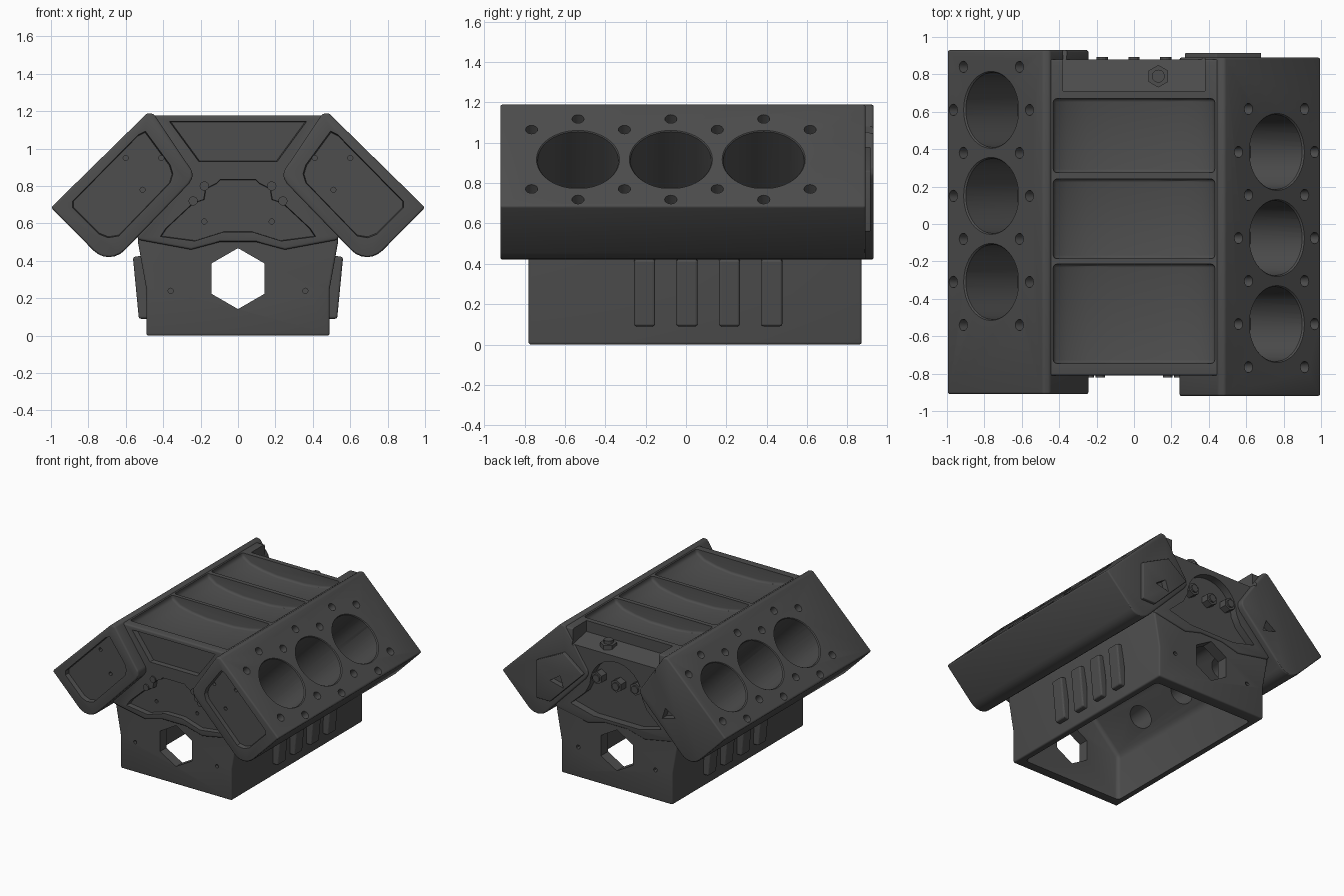
import bpy, bmesh, math
from mathutils import Vector, Matrix

if "Cube" in bpy.data.objects:
    bpy.data.objects.remove(bpy.data.objects["Cube"])

mat = bpy.data.materials.new("dark cast iron")
mat.diffuse_color = (0.075, 0.075, 0.075, 1)
mat.use_nodes = True
mat.node_tree.nodes["Principled BSDF"].inputs["Base Color"].default_value = mat.diffuse_color


def flip(pts):
    return [(-x, z) for x, z in pts]


def sym(pts):
    # close a right-half outline by mirroring it in x
    return pts + flip(pts)[::-1]


def prism(bm, pts, y0, y1, taper=1.0):
    # extrude an x-z outline along y, scaled by taper at y1
    cx = sum(p[0] for p in pts) / len(pts)
    cz = sum(p[1] for p in pts) / len(pts)
    a = [bm.verts.new((x, y0, z)) for x, z in pts]
    b = [bm.verts.new((cx + (x - cx) * taper, y1, cz + (z - cz) * taper)) for x, z in pts]
    n = len(pts)
    bm.faces.new(a)
    bm.faces.new(b[::-1])
    for i in range(n):
        bm.faces.new((a[i], b[i], b[(i + 1) % n], a[(i + 1) % n]))


def cyl(bm, p0, p1, r, n=48, r2=None):
    p0, p1 = Vector(p0), Vector(p1)
    d = p1 - p0
    m = Matrix.Translation((p0 + p1) / 2) @ d.to_track_quat('Z', 'Y').to_matrix().to_4x4()
    bmesh.ops.create_cone(bm, cap_ends=True, segments=n, radius1=r,
                          radius2=r if r2 is None else r2, depth=d.length, matrix=m)


def make(name, bm):
    bmesh.ops.recalc_face_normals(bm, faces=bm.faces)
    me = bpy.data.meshes.new(name)
    bm.to_mesh(me)
    bm.free()
    o = bpy.data.objects.new(name, me)
    bpy.context.collection.objects.link(o)
    me.materials.append(mat)
    return o


def apply(o, mod):
    bpy.context.view_layer.objects.active = o
    bpy.ops.object.modifier_apply(modifier=mod.name)


def bevel(o, w, seg=3):
    m = o.modifiers.new("bevel", 'BEVEL')
    m.width, m.segments, m.limit_method, m.angle_limit = w, seg, 'ANGLE', math.radians(28)
    apply(o, m)
    return o


def boolean(o, bm, op='DIFFERENCE', bev=0):
    c = bm if isinstance(bm, bpy.types.Object) else make("cutter", bm)
    c.hide_render = True
    if bev:
        bevel(c, bev)
    m = o.modifiers.new("bool", 'BOOLEAN')
    m.operation, m.solver, m.object = op, 'EXACT', c
    apply(o, m)
    bpy.data.objects.remove(c)


# crankcase, the base of the block
bm = bmesh.new()
prism(bm, sym([(.49, 0), (.49, .25), (.535, .5), (.53, .62)]), -.78, .87)
block = bevel(make("engine_block", bm), .012)

# upper core between the banks
bm = bmesh.new()
prism(bm, sym([(.1, .5), (.25, .46), (.53, .512), (.56, .57), (.46, 1.177)]), -.81, .88)
boolean(block, bm, 'UNION', .012)

# two cylinder banks with rounded lower corner
arc = [(.69 + .115 * math.cos(math.radians(t)), .535 + .115 * math.sin(math.radians(t)))
       for t in range(-45, -136, -15)]
bank = [(.485, 1.19), (.99, .685), (.985, .67)] + arc + [(.262, .812), (.243, .845), (.245, .88), (.45, 1.185)]
bank[1:3] = [(1.0, .685)]
for s, y0, y1 in ((1, -.92, .89), (-1, -.91, .93)):
    bm = bmesh.new()
    prism(bm, bank if s > 0 else flip(bank), y0, y1)
    boolean(block, bm, 'UNION', .012)

# rear mounting pad
bm = bmesh.new()
prism(bm, [(.27, .85), (.44, .98), (.68, .86), (.68, .56), (.56, .56)], .86, .915)
boolean(block, bm, 'UNION', .006)

# hollow crankcase, open below
bm = bmesh.new()
prism(bm, sym([(.44, -.1), (.44, .36), (.2, .6)]), -.70, .78)
boolean(block, bm, bev=.03)

# hexagonal crank opening through both ends
bm = bmesh.new()
prism(bm, [(.163 * math.sin(i * math.pi / 3), .305 + .163 * math.cos(i * math.pi / 3)) for i in range(6)], -1, 1)
boolean(block, bm)

# bores, their chamfers, deck bolt holes
bores, lips, throats, bolts = (bmesh.new() for _ in range(4))
for s, yc in ((1, -.075), (-1, .15)):
    n = Vector((s * .7071, 0, .7071))
    t = Vector((-s * .7071, 0, .7071))
    c0 = Vector((s * .765, yc, .92))
    for k in (-1, 0, 1):
        c = c0 + Vector((0, .46 * k, 0))
        cyl(bores, c + n * .1, c - n * .4, .2)
        cyl(lips, c + n * .02, c - n * .014, .225, 48, .197)
        cyl(throats, c - n * .35, c - n * .65, .09, 32)
    spots = [(u, (k - 1.5) * .46) for u in (-.21, .21) for k in range(4)]
    spots += [(u, k * .46) for u in (-.285, .285) for k in (-1, 0, 1)]
    for u, y in spots:
        c = c0 + t * u + Vector((0, y, 0))
        cyl(bolts, c + n * .02, c - n * .06, .033, 16, .024)
for b in (bores, lips, throats, bolts):
    boolean(block, b)

# valley bays between cross ribs
bm = bmesh.new()
for y0, y1 in ((-.745, -.215), (-.185, .24), (.275, .67)):
    prism(bm, sym([(0.12, 1.065), (.25, 1.08), (.36, 1.105), (.43, 1.15), (.44, 1.3)]), y0, y1)
boolean(block, bm, bev=.018)

# lowered shelf behind the last rib
bm = bmesh.new()
for x, sgn in ((-.38, 0), (.38, 1)):
    for y, z in ((.71, 1.09), (1.0, 1.03), (1.0, 1.4), (.71, 1.4)):
        bm.verts.new((x, y, z))
bmesh.ops.convex_hull(bm, input=bm.verts)
boolean(block, bm)

# front pockets: bank ends, upper trapezoid, cover recess
pocket = [(.49, 1.11), (.53, 1.09), (.90, .715), (.90, .68), (.75, .53), (.70, .51), (.64, .52),
          (.35, .82), (.335, .87), (.35, .92)]
bm = bmesh.new()
prism(bm, pocket, -1, -.885, .93)
prism(bm, flip(pocket), -1, -.875, .93)
prism(bm, sym([(.22, .925), (.385, 1.15)]), -.9, -.77, .93)
cover = [(.08, .55), (.24, .50), (.43, .525), (.40, .57), (.25, .71), (.19, .73), (.18, .79), (.12, .82), (.1, .84)]
prism(bm, sym(cover), -.9, -.77, .95)
boolean(block, bm)

# small threaded holes on the front and rear ends
bm = bmesh.new()
for s in (-1, 1):
    for x, z, y in ((.18, .61, -.77), (.36, .24, -.78), (.41, .95, -.88), (.6, .95, -.88), (.51, .78, -.88)):
        cyl(bm, (s * x, y - .03, z), (s * x, y + .04, z), .014, 12)
    cyl(bm, (s * .34, .83, .24), (s * .34, .9, .24), .016, 12)
    # triangular sockets on the rear of the banks
    tri = [(.44, .70), (.56, .73), (.47, .79)]
    prism(bm, tri if s > 0 else flip(tri), .87, .97)
boolean(block, bm)

# arched recess on the rear face
arch = [(.23 * math.cos(math.radians(a)), .78 + .23 * math.sin(math.radians(a))) for a in range(0, 181, 12)]
bm = bmesh.new()
prism(bm, arch + [(-.27, .70), (-.4, .58), (-.2, .53), (.2, .53), (.4, .58), (.27, .70)], .82, .95)
boolean(block, bm)

bpy.ops.object.select_all(action='DESELECT')
block.select_set(True)
bpy.context.view_layer.objects.active = block
bpy.ops.object.shade_smooth_by_angle(angle=math.radians(30))

# side ribs on the crankcase
bm = bmesh.new()
for s in (-1, 1):
    for y in (-.205, .005, .215, .425):
        pts = [(.47, .09), (.53, .09), (.562, .42), (.5, .43)]
        prism(bm, pts if s > 0 else flip(pts), y - .052, y + .052)
bevel(make("side_ribs", bm), .012)

# bosses around the front cover
bm = bmesh.new()
for s in (-1, 1):
    for x, z in ((.18, .80), (.24, .72)):
        cyl(bm, (s * x, -.76, z), (s * x, -.82, z), .025, 12)
make("front_bosses", bm)

# hex plugs on the rear, and the upright fitting on the shelf
bm = bmesh.new()
for x, z in ((0, .82), (-.17, .84), (.17, .84)):
    cyl(bm, (x, .81, z), (x, .88, z), .05, 6)
    cyl(bm, (x, .87, z), (x, .892, z), .03, 12)
cyl(bm, (.13, .79, 1.0), (.13, .79, 1.10), .06, 6)
cyl(bm, (.13, .79, 1.09), (.13, .79, 1.125), .035, 12)
make("hex_plugs", bm)
